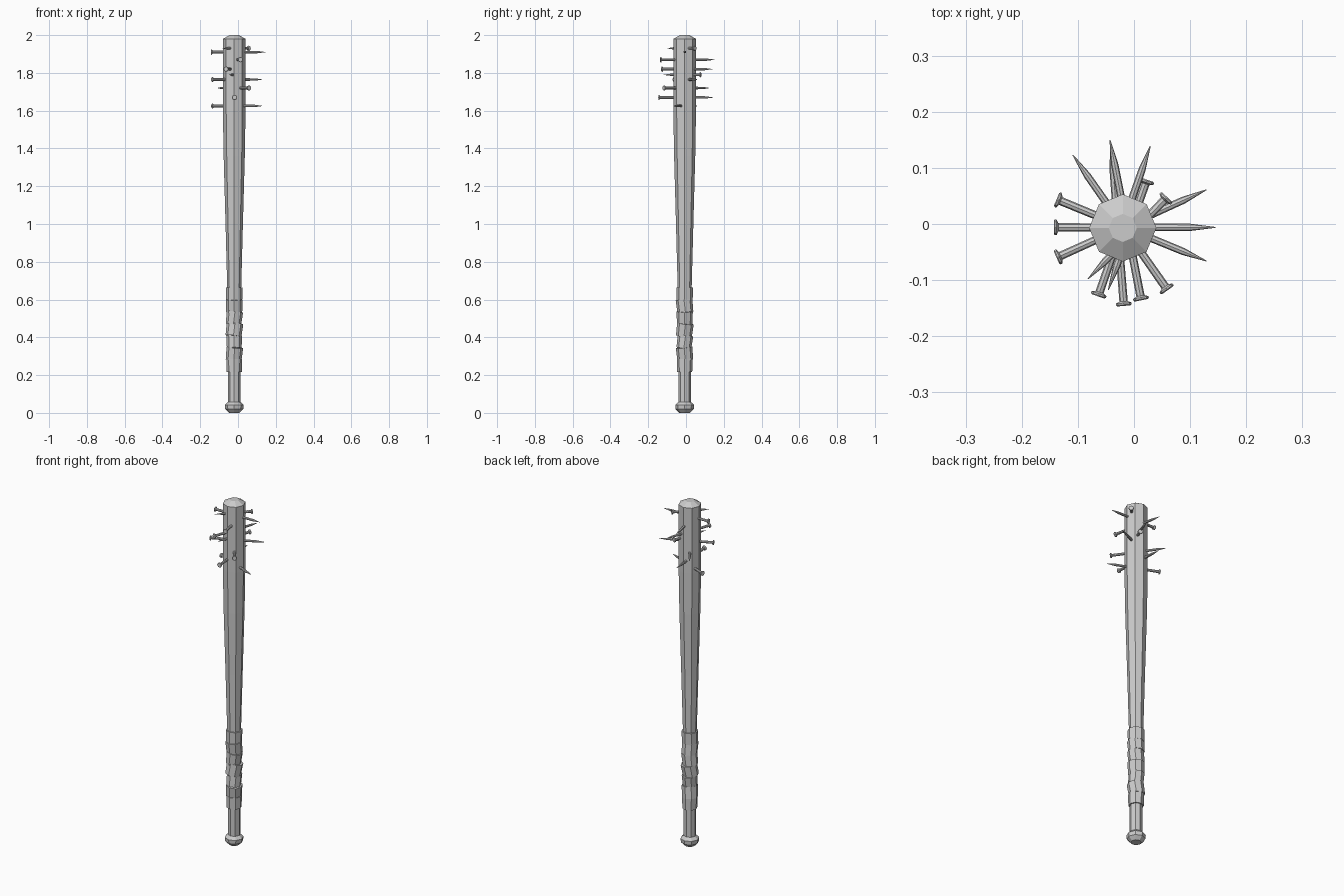
import bpy, bmesh, math, random
from mathutils import Vector, Matrix

if "Cube" in bpy.data.objects:
    bpy.data.objects.remove(bpy.data.objects["Cube"], do_unlink=True)

random.seed(4)
AXIS = Vector((-0.02, -0.007, 0))

grey = bpy.data.materials.new("plain_grey")
grey.use_nodes = True
grey.diffuse_color = (0.6, 0.6, 0.6, 1)
grey.node_tree.nodes["Principled BSDF"].inputs["Base Color"].default_value = (0.6, 0.6, 0.6, 1)


def lathe(name, profile, sides, matrix):
    """Closed flat-shaded turned solid from (radius, height) pairs."""
    bm = bmesh.new()
    rings = []
    for r, z in profile:
        rings.append([bm.verts.new((r * math.cos(math.tau * i / sides),
                                    r * math.sin(math.tau * i / sides), z))
                      for i in range(sides)])
    for a, b in zip(rings, rings[1:]):
        for i in range(sides):
            j = (i + 1) % sides
            bm.faces.new((a[i], a[j], b[j], b[i]))
    bm.faces.new(rings[0][::-1])
    bm.faces.new(rings[-1])
    mesh = bpy.data.meshes.new(name)
    bm.to_mesh(mesh)
    bm.free()
    mesh.materials.append(grey)
    obj = bpy.data.objects.new(name, mesh)
    obj.matrix_world = matrix
    bpy.context.collection.objects.link(obj)
    return obj


# Wooden bat: knob, handle, tapering barrel and domed end
lathe("bat_body", [(0.028, 0), (0.048, 0.02), (0.05, 0.042), (0.033, 0.058),
                   (0.033, 0.3), (0.037, 0.66), (0.046, 1.0), (0.056, 1.36),
                   (0.06, 1.6), (0.06, 1.98), (0.025, 2.0)],
      8, Matrix.Translation(AXIS))

# Overlapping, slightly tilted tape bands on the grip
BANDS = 7
for k in range(BANDS):
    z = 0.25 + 0.38 * k / (BANDS - 1)
    r = 0.041 + random.uniform(-0.001, 0.003)
    half = 0.034
    tilt = 0 if k in (0, BANDS - 1) else random.uniform(0.08, 0.2)
    place = (Matrix.Translation(AXIS + Vector((0, 0, z)))
             @ Matrix.Rotation(random.randrange(8) * math.pi / 4, 4, "Z")
             @ Matrix.Rotation(tilt, 4, "X"))
    lathe("grip_tape", [(r - 0.001, -half), (r + 0.001, half)], 8, place)

# Nails driven through the barrel: height, head x y, tip x y
NAILS = [
    (1.93, 0.059, 0.048, -0.082, -0.098),
    (1.91, -0.143, -0.006, 0.145, -0.006),
    (1.87, 0.013, -0.136, -0.043, 0.150),
    (1.82, -0.064, -0.129, 0.029, 0.139),
    (1.79, 0.023, 0.079, -0.046, -0.118),
    (1.765, -0.138, -0.060, 0.129, 0.061),
    (1.72, 0.060, -0.118, -0.109, 0.123),
    (1.67, -0.018, -0.146, -0.041, 0.145),
    (1.625, -0.138, 0.044, 0.129, -0.066),
]
for z, hx, hy, tx, ty in NAILS:
    head, tip = Vector((hx, hy, z)), Vector((tx, ty, z))
    run = tip - head
    n = run.length
    place = Matrix.Translation(head) @ run.to_track_quat("Z", "Y").to_matrix().to_4x4()
    lathe("nail", [(0.012, 0), (0.014, 0.002), (0.014, 0.005), (0.0075, 0.008),
                   (0.0065, n - 0.045), (0.0008, n)], 8, place)
